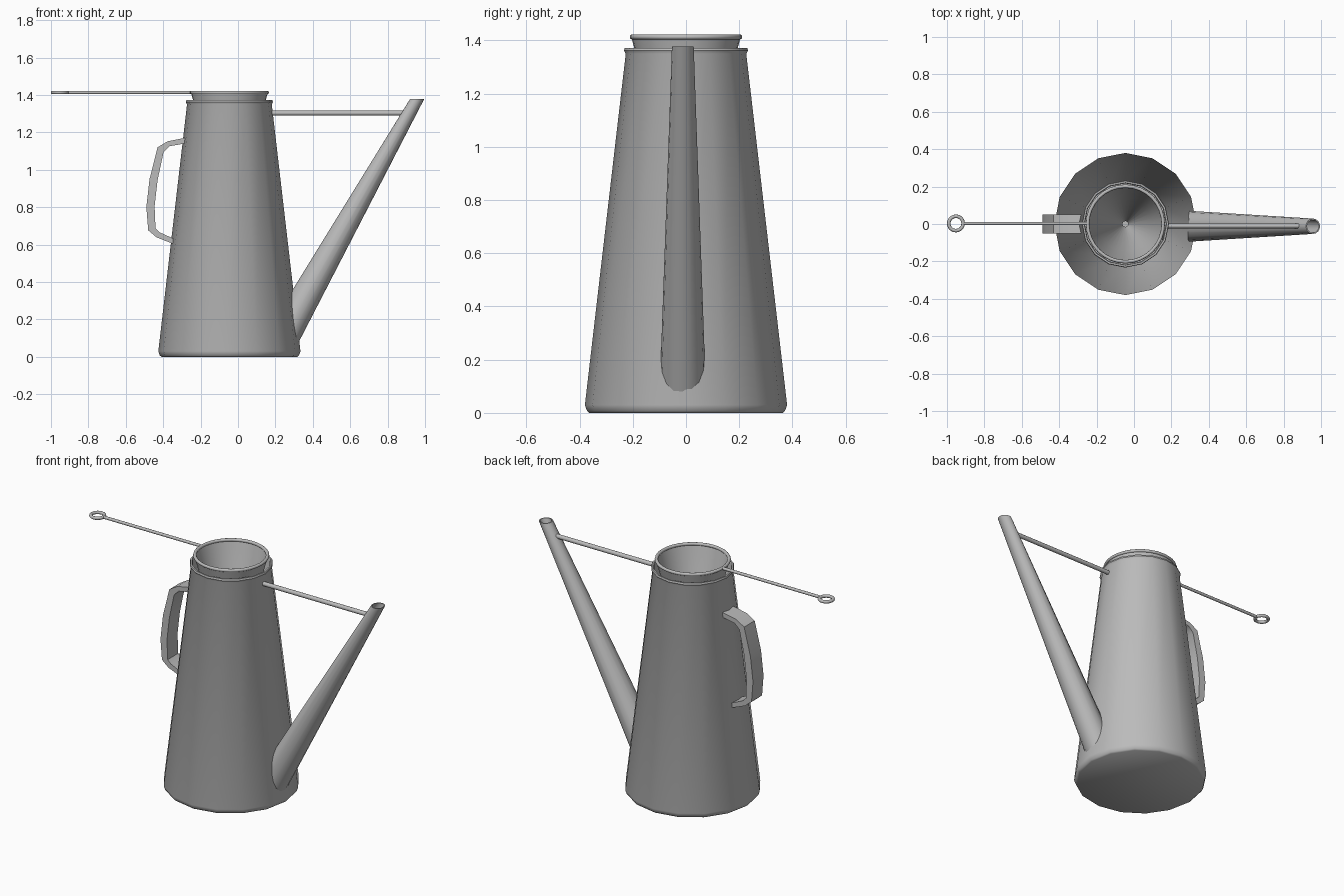
import bpy, bmesh, math

if "Cube" in bpy.data.objects:
    bpy.data.objects.remove(bpy.data.objects["Cube"])

CX = -0.046  # axis of the pot

# Dull mid-grey metal shared by all parts
metal = bpy.data.materials.new("dull_metal")
metal.diffuse_color = (0.5, 0.5, 0.5, 1)
metal.use_nodes = True
metal.node_tree.nodes["Principled BSDF"].inputs["Base Color"].default_value = metal.diffuse_color


def dress(ob, name, angle):
    ob.name = name
    ob.data.materials.append(metal)
    bpy.ops.object.shade_smooth_by_angle(angle=math.radians(angle))


def finish(name, bm, angle=40):
    bmesh.ops.recalc_face_normals(bm, faces=bm.faces[:])
    me = bpy.data.meshes.new(name)
    bm.to_mesh(me)
    bm.free()
    ob = bpy.data.objects.new(name, me)
    bpy.context.collection.objects.link(ob)
    bpy.ops.object.select_all(action='DESELECT')
    ob.select_set(True)
    bpy.context.view_layer.objects.active = ob
    dress(ob, name, angle)


def loft(name, sections, n, caps=True, loop=False):
    """Skin horizontal ellipses given as (x, y, z, rx, ry)."""
    bm = bmesh.new()
    rings = []
    for x, y, z, rx, ry in sections:
        rings.append([bm.verts.new((x + rx * math.cos(2 * math.pi * i / n),
                                    y + ry * math.sin(2 * math.pi * i / n), z))
                      for i in range(n)])
    pairs = list(zip(rings, rings[1:]))
    if loop:
        pairs.append((rings[-1], rings[0]))
    for a, b in pairs:
        for i in range(n):
            j = (i + 1) % n
            bm.faces.new((a[i], a[j], b[j], b[i]))
    if caps:
        bm.faces.new(rings[0])
        bm.faces.new(rings[-1])
    finish(name, bm)


def lathe(name, profile, n, **kw):
    loft(name, [(CX, 0, z, r, r) for r, z in profile], n, **kw)


def rod(name, x0, x1, y, z, r):
    bpy.ops.mesh.primitive_cylinder_add(
        vertices=12, radius=r, depth=x1 - x0,
        location=((x0 + x1) / 2, y, z), rotation=(0, math.pi / 2, 0))
    dress(bpy.context.object, name, 40)


def ring(name, x, y, z, major, minor, n):
    bpy.ops.mesh.primitive_torus_add(
        major_radius=major, minor_radius=minor, major_segments=n,
        minor_segments=10, location=(x, y, z))
    dress(bpy.context.object, name, 60)


# Tapered hollow pot with rounded foot and softly rolled lip
lathe("pot_body", [
    (0.363, 0.0), (0.372, 0.007), (0.380, 0.03),
    (0.2265, 1.35), (0.233, 1.362), (0.230, 1.372),
    (0.221, 1.372), (0.217, 1.364), (0.37, 0.04), (0.36, 0.015)], 16)

# Conical filter hanging in the open mouth, walled on both sides
lathe("filter_cone", [
    (0.205, 1.41), (0.194, 1.37), (0.15, 1.2), (0.02, 0.76),
    (0.015, 0.765), (0.145, 1.2), (0.188, 1.37), (0.198, 1.41)],
    32, caps=False, loop=True)

# Wire hoop, stick and hanging eye of the filter
ring("filter_hoop", CX, 0, 1.413, 0.202, 0.0095, 32)
rod("filter_stick", -0.91, -0.245, 0.003, 1.413, 0.009)
ring("filter_eye", -0.952, 0.003, 1.413, 0.0385, 0.0095, 20)

# Slanted spout: hollow tapering tube with a level mouth
foot, tip, wall = (0.206, 0.05, 0.104, 0.088), (0.957, 1.377, 0.038, 0.041), 0.006
outer = [(p[0], -0.012, p[1], p[2], p[3]) for p in (foot, tip)]
inner = [(x, y, z, rx - wall, ry - wall) for x, y, z, rx, ry in reversed(outer)]
loft("spout", outer + inner, 16, caps=False, loop=True)

# Brace between pot and spout
rod("spout_brace", 0.178, 0.895, -0.01, 1.303, 0.013)

# Strap handle: outer and inner edge of the band, swept across its width
band_out = [(-0.28, 1.171), (-0.377, 1.152), (-0.43, 1.12), (-0.473, 0.95),
            (-0.49, 0.80), (-0.48, 0.676), (-0.436, 0.639), (-0.345, 0.603)]
band_in = [(-0.28, 1.141), (-0.366, 1.126), (-0.398, 1.094), (-0.43, 0.944),
           (-0.446, 0.805), (-0.441, 0.687), (-0.42, 0.666), (-0.345, 0.632)]
bm = bmesh.new()
rows = []
for o, i in zip(band_out, band_in):
    rows.append([bm.verts.new((p[0], y, p[1]))
                 for p, y in ((o, -0.05), (o, 0.052), (i, 0.052), (i, -0.05))])
for a, b in zip(rows, rows[1:]):
    for k in range(4):
        m = (k + 1) % 4
        bm.faces.new((a[k], a[m], b[m], b[k]))
bm.faces.new(rows[0])
bm.faces.new(rows[-1])
finish("strap_handle", bm, 40)
